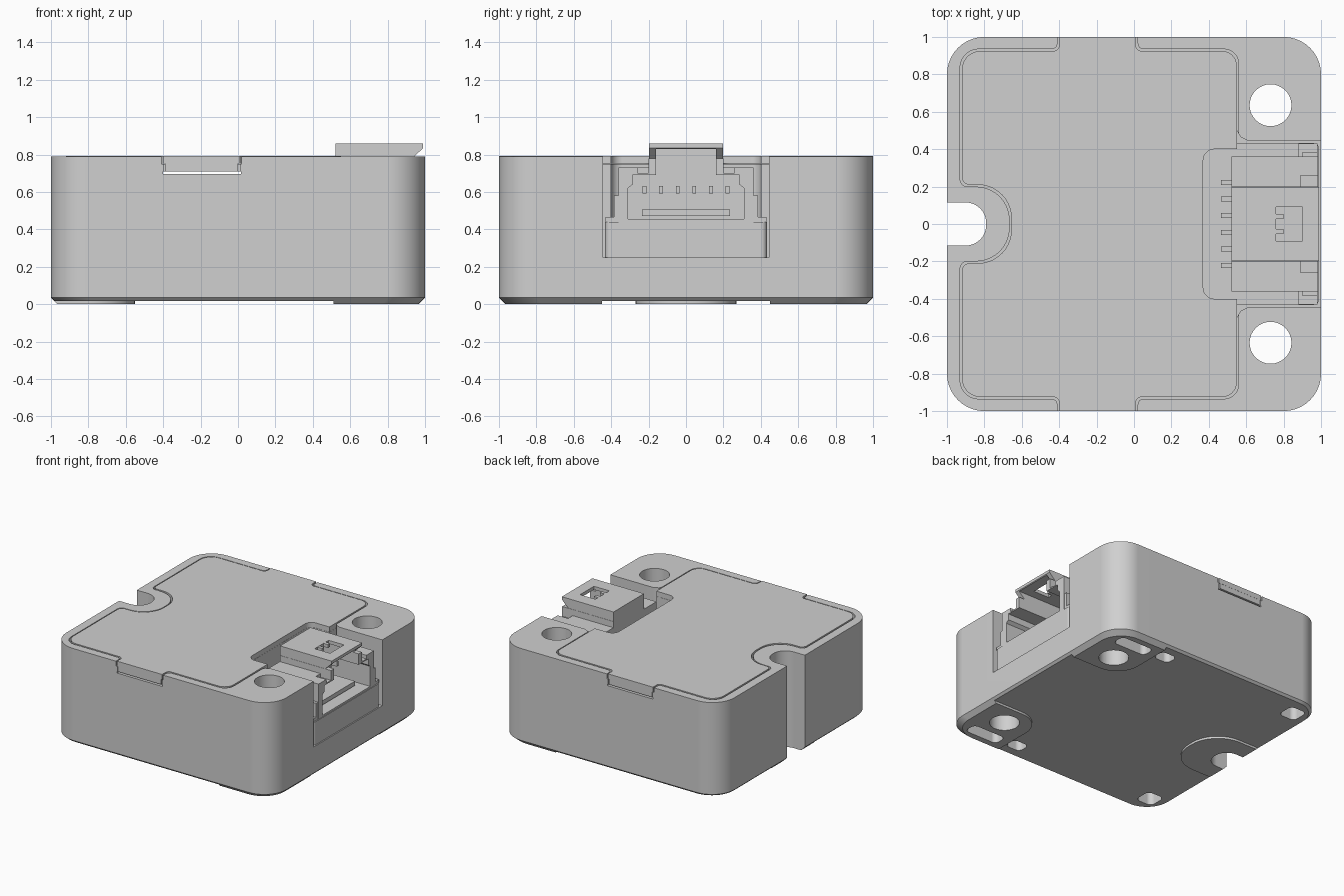
import bpy, bmesh, math
from mathutils import Vector

if "Cube" in bpy.data.objects:
    bpy.data.objects.remove(bpy.data.objects["Cube"])

GREY = (0.63, 0.63, 0.63, 1)
mat = bpy.data.materials.new("plain grey plastic")
mat.use_nodes = True
mat.diffuse_color = GREY
mat.node_tree.nodes["Principled BSDF"].inputs["Base Color"].default_value = GREY
parts = []


def rounded(corners, steps=10):
    """Fillet each (u, v, radius) corner of a closed outline."""
    out = []
    for i, (u, v, r) in enumerate(corners):
        p = Vector((u, v))
        if r <= 0:
            out.append(p)
            continue
        a = (Vector(corners[i - 1][:2]) - p).normalized()
        b = (Vector(corners[(i + 1) % len(corners)][:2]) - p).normalized()
        centre = p + (a + b) * r
        for k in range(steps + 1):
            t = k / steps * math.pi / 2
            out.append(centre - b * r * math.cos(t) - a * r * math.sin(t))
    return out


def rect(u0, u1, v0, v1, r=0):
    return rounded([(u0, v0, r), (u1, v0, r), (u1, v1, r), (u0, v1, r)])


def circle(u, v, r, n=32):
    return [(u + r * math.cos(k * math.tau / n), v + r * math.sin(k * math.tau / n)) for k in range(n)]


def mirrored(half):
    """Close a half outline by mirroring its first coordinate."""
    return half + [(-u, v) for u, v in reversed(half)]


def prism(name, outline, axis, lo, hi, chamfer=0, keep=True):
    """Extrude an outline along an axis, optionally narrowed at its low end."""
    at = {"x": lambda u, v, w: (w, u, v), "y": lambda u, v, w: (u, w, v), "z": lambda u, v, w: (u, v, w)}[axis]
    levels = [(lo, 1), (hi, 1)]
    if chamfer:
        levels = [(lo, 1 - chamfer), (lo + chamfer, 1), (hi, 1)]
    bm = bmesh.new()
    rings = [[bm.verts.new(at(u * s, v * s, w)) for u, v in outline] for w, s in levels]
    n = len(outline)
    bm.faces.new(rings[0])
    bm.faces.new(rings[-1])
    for a, b in zip(rings, rings[1:]):
        for i in range(n):
            j = (i + 1) % n
            bm.faces.new((a[i], a[j], b[j], b[i]))
    bmesh.ops.remove_doubles(bm, verts=bm.verts, dist=1e-5)
    bmesh.ops.recalc_face_normals(bm, faces=bm.faces)
    mesh = bpy.data.meshes.new(name)
    bm.to_mesh(mesh)
    bm.free()
    mesh.materials.append(mat)
    ob = bpy.data.objects.new(name, mesh)
    bpy.context.collection.objects.link(ob)
    if keep:
        parts.append(ob)
    return ob


def box(name, x0, x1, y0, y1, z0, z1):
    return prism(name, rect(x0, x1, y0, y1), "z", z0, z1)


def activate(ob):
    bpy.ops.object.select_all(action="DESELECT")
    ob.select_set(True)
    bpy.context.view_layer.objects.active = ob


def subtract(target, cutter):
    """Apply a boolean cut, keeping the uncut shape if nothing would be left."""
    uncut = target.data.copy()
    activate(target)
    mod = target.modifiers.new("cut", "BOOLEAN")
    mod.operation, mod.solver, mod.object = "DIFFERENCE", "EXACT", cutter
    bpy.ops.object.modifier_apply(modifier=mod.name)
    if not target.data.polygons:
        target.data = uncut
    bpy.data.objects.remove(cutter)


def cut(target, outline, axis, lo, hi):
    subtract(target, prism("cutter", outline, axis, lo, hi, keep=False))


def lid_outline(grow=0):
    """Axis-aligned lid outline with a notch relief, side tabs and a socket cutout."""
    half = [(-.655, .21, .18), (-.92, .21, .04), (-.92, .925, .1), (-.4, .925, .03), (-.4, 1, 0),
            (.01, 1, 0), (.01, .925, .03), (.55, .925, .08), (.55, .4, 0), (.37, .4, .06)]
    pts = half + [(x, -y, r) for x, y, r in reversed(half)]
    grown = []
    for i, (x, y, r) in enumerate(pts):
        p = Vector((x, y))
        e1 = (p - Vector(pts[i - 1][:2])).normalized()
        e2 = (Vector(pts[(i + 1) % len(pts)][:2]) - p).normalized()
        q = p + grow * Vector((-e1.y - e2.y, e1.x + e2.x))
        grown.append((q.x, q.y, r))
    return rounded(grown)


# Housing with chamfered underside
TOP = 0.79
housing = prism("housing", rect(-1, 1, -1, 1, .2), "z", 0, TOP, chamfer=.035)

# Underside relief that leaves raised pads around the holes and notch
relief = prism("relief", rect(-1.2, 1.2, -1.2, 1.2), "z", -.1, .018, keep=False)
for s in (1, -1):
    cut(relief, rect(.51, 1.5, *sorted((.45 * s, 1.5 * s)), .2), "z", -.2, .1)
cut(relief, rect(-1.5, -.55, -.27, .27, .25), "z", -.2, .1)
subtract(housing, relief)

# Mounting notch, holes and underside pockets
cut(housing, rect(-1.4, -.79, -.115, .115, .11), "z", -.2, 1)
for s in (1, -1):
    cut(housing, circle(.73, .635 * s, .112), "z", -.2, 1)
    for x, y, w, h in ((.73, .86, .15, .055), (.42, .86, .07, .055), (-.85, .83, .075, .075)):
        cut(housing, rect(x - w, x + w, y * s - h, y * s + h, .04), "z", -.1, .2)

# Lid seat, tab gaps and socket bay
cut(housing, lid_outline(.01), "z", .75, 1.1)
cut(housing, rect(-.4, .015, -1.2, 1.2), "z", .695, .708)
for s in (1, -1):
    cut(housing, rect(-.395, .01, *sorted((.9 * s, 1.3 * s))), "z", .7, 1.2)
cut(housing, rect(.37, 1.3, -.4, .4, .06), "z", .4, 1.3)
bay = [(.5, .55), (.465, .57), (.445, .61), (.445, 1.4)]
cut(housing, [(x, y) for y, x in mirrored(bay)], "z", .25, 1.4)

# Lid and its side tabs
prism("lid", lid_outline(), "z", .751, TOP + .003)
for s, side in ((1, "back"), (-1, "front")):
    box(side + "_lid_tab", -.39, 0, *sorted((.88 * s, .999 * s)), .708, TOP)

# Circuit board block below the connector
prism("board_block", rect(.3, .99, -.432, .432, .03), "z", .245, .44)

# Connector shell: stepped cross-section with an open front
shell = prism("connector_shell", mirrored([(.36, .44), (.36, .73), (.2, .73), (.2, .78)]), "x", .52, .985)
hood = prism("connector_hood", [(.52, .7), (.85, .7), (.99, .835), (.99, .858), (.52, .858)], "y", -.198, .198)
cavity = mirrored([(.31, .455), (.31, .62), (.285, .64), (.285, .69), (.16, .69), (.16, .83)])
for ob in (shell, hood):
    cut(ob, cavity, "x", .57, 1.2)
    cut(ob, rect(.76, .9, -.09, .09), "z", .75, 1)
for s in (1, -1):
    cut(shell, rect(.89, 1.1, *sorted((.2 * s, .26 * s))), "z", .7, .9)
    box("window_prong", .755, .8, .04 * s - .014, .04 * s + .014, .83, .857)
    box("shell_side_tab", .9, .98, *sorted((.35 * s, .385 * s)), .44, .58)
    box("shell_foot", .88, .98, *sorted((.35 * s, .43 * s)), .44, .465)

# Contacts and tongue
box("contact_tongue", .56, .9, -.235, .235, .47, .505)
for i in range(6):
    y = (i - 2.5) * .089
    box("socket_pin", .56, .75, y - .01, y + .01, .592, .632)
    box("rear_pin", .465, .53, y - .013, y + .013, .44, .475)

# Smooth rounded sides while keeping sharp edges
for ob in parts:
    activate(ob)
    bpy.ops.object.shade_smooth_by_angle(angle=math.radians(30))
    ob.modifiers.new("even normals", "WEIGHTED_NORMAL").keep_sharp = True
